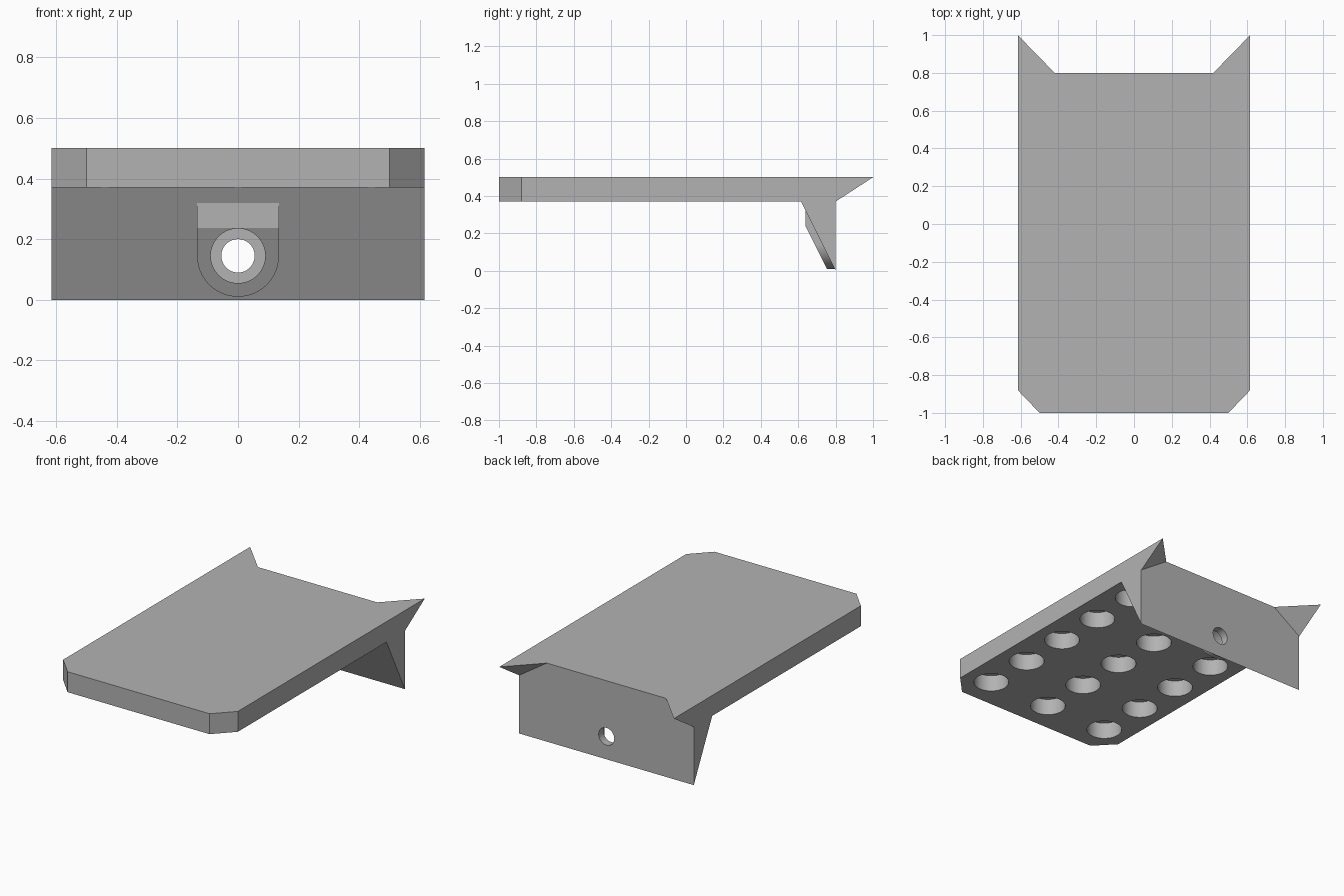
import bpy
import bmesh
import math
from mathutils import Vector

cube = bpy.data.objects.get("Cube")
if cube:
    bpy.data.objects.remove(cube, do_unlink=True)

HALF_W, TOP, UNDER, BACK = 0.615, 0.5, 0.37, 0.8

grey = bpy.data.materials.new("plain_grey")
grey.use_nodes = True
GREY = (0.45, 0.45, 0.45, 1)
grey.diffuse_color = GREY
grey.node_tree.nodes["Principled BSDF"].inputs["Base Color"].default_value = GREY


def finish(name, bm):
    bmesh.ops.recalc_face_normals(bm, faces=bm.faces)
    mesh = bpy.data.meshes.new(name)
    bm.to_mesh(mesh)
    bm.free()
    mesh.materials.append(grey)
    obj = bpy.data.objects.new(name, mesh)
    bpy.context.collection.objects.link(obj)
    return obj


def prism(points, offset):
    """Extrude a flat outline of 3D points along an offset."""
    bm = bmesh.new()
    face = bm.faces.new([bm.verts.new(p) for p in points])
    new = bmesh.ops.extrude_face_region(bm, geom=[face])["geom"]
    moved = [v for v in new if isinstance(v, bmesh.types.BMVert)]
    bmesh.ops.translate(bm, verts=moved, vec=offset)
    return bm


def disc(radius, segments=64):
    steps = [2 * math.pi * i / segments for i in range(segments)]
    return [(radius * math.cos(a), radius * math.sin(a)) for a in steps]


def combine(target, other, operation):
    mod = target.modifiers.new(operation, "BOOLEAN")
    mod.operation, mod.solver, mod.object = operation, "EXACT", other
    bpy.context.view_layer.objects.active = target
    bpy.ops.object.modifier_apply(modifier=mod.name)
    bpy.data.objects.remove(other, do_unlink=True)


# Deck with chamfered front corners and two pointed horns at the back
half = [(0.5, -1), (HALF_W, -0.88), (HALF_W, 1), (0.42, BACK)]
outline = half + [(-x, y) for x, y in reversed(half)]
bm = prism([(x, y, TOP) for x, y in outline], (0, 0, UNDER - TOP))
for side in (1, -1):
    tip = next(v for v in bm.verts if v.co.z < 0.4 and v.co.y > 0.9 and v.co.x * side > 0)
    notch = next(v for v in bm.verts if v.co.z > 0.4 and abs(v.co.y - BACK) < 0.01
                 and v.co.x * side > 0)
    tip.co.y = BACK
    bmesh.ops.connect_verts(bm, verts=[tip, notch])
deck = finish("deck_with_flange", bm)

# Wedge shaped flange hanging below the back edge
wedge = [(0.615, UNDER), (BACK, 0), (BACK, 0.42), (0.615, 0.42)]
flange = finish("flange", prism([(-HALF_W, y, z) for y, z in wedge], (2 * HALF_W, 0, 0)))
combine(deck, flange, "UNION")

# Rounded screw boss, sliced parallel to the sloping flange
HOLE_Z, BOSS_R, BOSS_Y = 0.145, 0.135, 0.64
arc = [math.pi + math.pi * i / 32 for i in range(33)]
u_shape = [(BOSS_R * math.cos(a), HOLE_Z + BOSS_R * math.sin(a)) for a in arc]
u_shape += [(BOSS_R, 0.36), (-BOSS_R, 0.36)]
bm = prism([(x, BOSS_Y, z) for x, z in u_shape], (0, BACK - BOSS_Y, 0))
cut = bmesh.ops.bisect_plane(bm, geom=bm.verts[:] + bm.edges[:] + bm.faces[:],
                             plane_co=(0, BOSS_Y, 0.237),
                             plane_no=Vector((0, -0.37, -0.185)), clear_outer=True)
rim = [e for e in cut["geom_cut"] if isinstance(e, bmesh.types.BMEdge)]
bmesh.ops.holes_fill(bm, edges=rim, sides=0)
combine(deck, finish("boss", bm), "UNION")

# Screw hole with a flat counterbore
for radius, start, end in ((0.09, 0.5, 0.75), (0.055, 0.5, 0.9)):
    ring = [(x, start, HOLE_Z + z) for x, z in disc(radius)]
    combine(deck, finish("bore", prism(ring, (0, end - start, 0))), "DIFFERENCE")

# Grid of blind round pockets in the underside
for col in (-1, 0, 1):
    for row in range(5):
        cx, cy = 0.44 * col, -0.8 + 0.328 * row
        ring = [(cx + x, cy + y, UNDER - 0.02) for x, y in disc(0.104, 48)]
        combine(deck, finish("pocket", prism(ring, (0, 0, 0.125))), "DIFFERENCE")

# Merge coplanar faces and smooth the round walls
bm = bmesh.new()
bm.from_mesh(deck.data)
bmesh.ops.remove_doubles(bm, verts=bm.verts, dist=0.0001)
bmesh.ops.dissolve_limit(bm, angle_limit=0.01, verts=bm.verts, edges=bm.edges)
bm.to_mesh(deck.data)
bm.free()
bpy.ops.object.select_all(action="DESELECT")
deck.select_set(True)
bpy.context.view_layer.objects.active = deck
bpy.ops.object.shade_smooth_by_angle(angle=math.radians(25))
